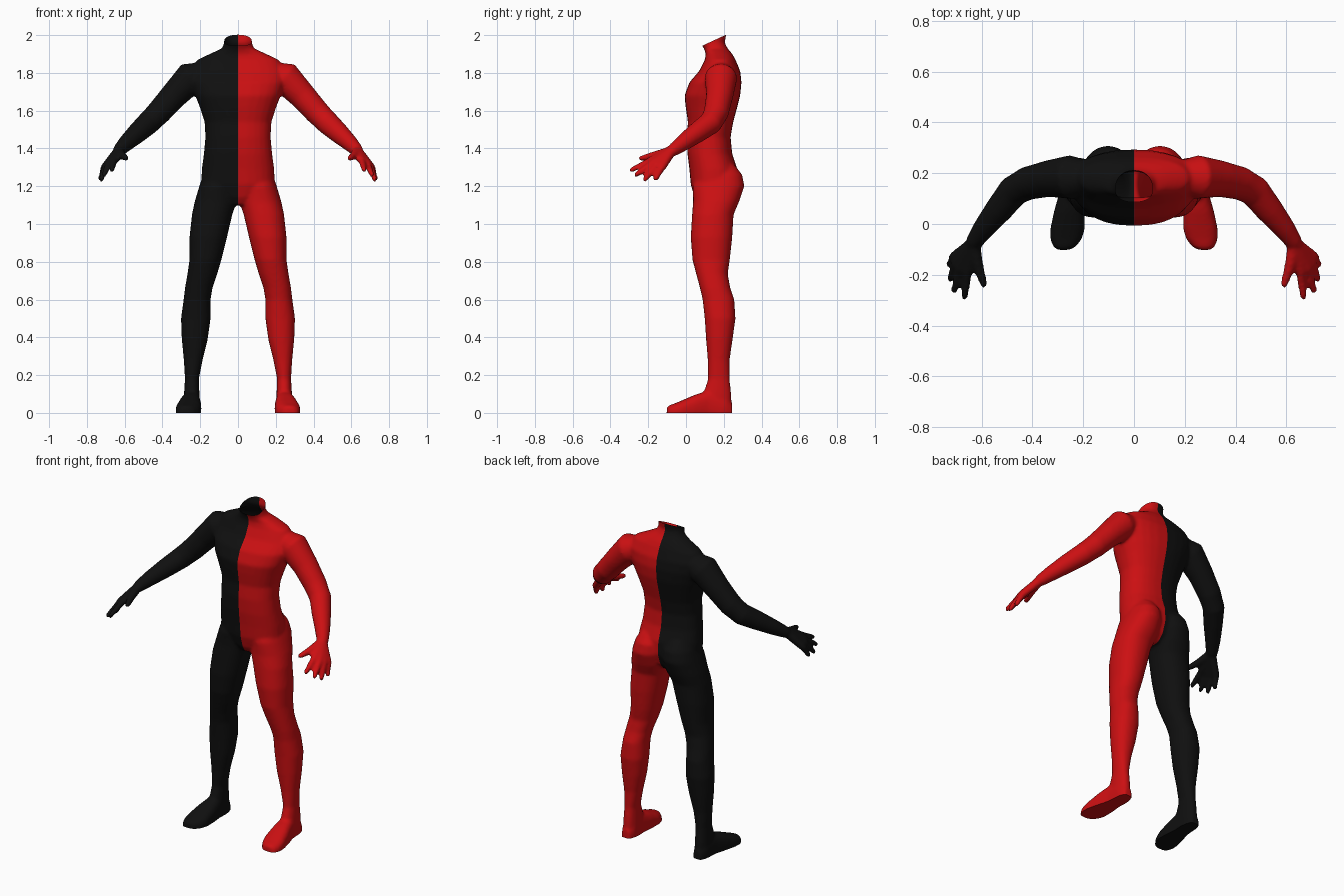
import bpy, bmesh, math
from mathutils import Vector

if "Cube" in bpy.data.objects:
    bpy.data.objects.remove(bpy.data.objects["Cube"])

SIDES = 28
X, Y, Z = Vector((1, 0, 0)), Vector((0, 1, 0)), Vector((0, 0, 1))


def ring(c, u, v, ru, rv, p=2.0):
    """Superellipse outline around c in the plane of u and v."""
    pts = []
    for i in range(SIDES):
        a = 2 * math.pi * i / SIDES
        cu, sv = math.cos(a), math.sin(a)
        pts.append(c + u * ru * math.copysign(abs(cu) ** (2 / p), cu)
                   + v * rv * math.copysign(abs(sv) ** (2 / p), sv))
    return pts


def loft(bm, rings):
    """Closed skin over a row of rings."""
    rows = [[bm.verts.new(p) for p in r] for r in rings]
    for a, b in zip(rows, rows[1:]):
        for i in range(SIDES):
            j = (i + 1) % SIDES
            bm.faces.new((a[i], a[j], b[j], b[i]))
    bm.faces.new(rows[0][::-1])
    bm.faces.new(rows[-1])


def upright(bm, sections, p):
    """Loft of level sections: z, x min, x max, y front, y back."""
    loft(bm, [ring(Vector(((x0 + x1) / 2, (y0 + y1) / 2, z)), X, Y,
                   (x1 - x0) / 2, (y1 - y0) / 2, p)
              for z, x0, x1, y0, y1 in sections])


def tube(bm, path):
    """Round limb through (x, y, z, radius) with a domed end."""
    pts = [Vector(q[:3]) for q in path]
    rad = [q[3] for q in path]
    d = (pts[-1] - pts[-2]).normalized()
    tip, r = pts[-1], rad[-1]
    for t in (0.7, 0.95):
        pts.append(tip + d * r * t)
        rad.append(r * math.sqrt(1 - t * t))
    rings = []
    for i, c in enumerate(pts):
        t = (pts[min(i + 1, len(pts) - 1)] - pts[max(i - 1, 0)]).normalized()
        u = t.cross(Z).normalized()
        rings.append(ring(c, u, t.cross(u), rad[i], rad[i]))
    loft(bm, rings)


bm = bmesh.new()

# Torso and neck: z, half width, front, back
torso = [(1.10, .05, .07, .21), (1.14, .13, .045, .25), (1.21, .195, .025, .275),
         (1.29, .192, .018, .272), (1.37, .181, .008, .245), (1.46, .173, .004, .236),
         (1.54, .177, .01, .25), (1.62, .203, -.002, .272), (1.68, .227, -.008, .287),
         (1.75, .25, .018, .294), (1.81, .25, .07, .287), (1.87, .215, .10, .262),
         (1.90, .15, .105, .245), (1.93, .085, .095, .22), (1.96, .073, .075, .205),
         (2.04, .075, .04, .22)]
upright(bm, [(z, -w, w, f, b) for z, w, f, b in torso], 2.3)

# Leg with buttock, knee and calf
leg = [(1.31, .04, .15, .12, .26), (1.26, .005, .185, .06, .298),
       (1.20, .0, .205, .035, .309), (1.12, .006, .229, .038, .282),
       (1.05, .03, .244, .032, .252), (.93, .058, .257, .025, .245),
       (.81, .088, .257, .034, .232), (.735, .11, .268, .054, .221),
       (.66, .135, .281, .074, .235), (.60, .145, .288, .088, .256),
       (.50, .145, .302, .099, .262), (.39, .16, .298, .106, .247),
       (.28, .187, .287, .115, .231), (.18, .207, .281, .117, .231),
       (.10, .204, .286, .09, .24), (-.03, .20, .288, .08, .245)]
upright(bm, leg, 2.2)

# Foot: y, inner, outer, top height
foot = [(.245, .22, .27, .05), (.21, .205, .287, .09), (.12, .20, .295, .12),
        (.05, .194, .315, .097), (-.02, .194, .33, .067), (-.06, .206, .33, .05),
        (-.09, .23, .318, .04), (-.102, .255, .30, .03)]
loft(bm, [ring(Vector(((a + b) / 2, y, (h - .04) / 2)), X, Z,
               (b - a) / 2, (h + .04) / 2, 2.6) for y, a, b, h in foot])

# Arm from shoulder to wrist
tube(bm, [(.17, .185, 1.80, .06), (.25, .185, 1.775, .086), (.34, .178, 1.68, .072),
          (.42, .16, 1.59, .066), (.475, .13, 1.535, .062), (.53, .06, 1.485, .055),
          (.59, -.015, 1.43, .044), (.63, -.07, 1.39, .034)])

# Palm and fingers: knuckle, then fingertip
wrist = (.632, -.075, 1.388, .026)
fingers = [((.655, -.19, 1.335), (.668, -.287, 1.287)),
           ((.685, -.18, 1.32), (.708, -.262, 1.262)),
           ((.702, -.16, 1.305), (.724, -.217, 1.237)),
           ((.71, -.13, 1.295), (.727, -.16, 1.24))]
for knuckle, tip in fingers:
    tube(bm, [wrist, knuckle + (.021,)])
    tube(bm, [knuckle + (.018,), tip + (.0145,)])

# Thumb
tube(bm, [wrist, (.612, -.175, 1.362, .021), (.591, -.238, 1.347, .015)])

# Fuse the parts into one smooth skin
bmesh.ops.recalc_face_normals(bm, faces=bm.faces)
mesh = bpy.data.meshes.new("body_parts")
bm.to_mesh(mesh)
bm.free()
body = bpy.data.objects.new("body_parts", mesh)
bpy.context.collection.objects.link(body)
remesh = body.modifiers.new("fuse", 'REMESH')
remesh.mode = 'VOXEL'
remesh.voxel_size = 0.009
relax = body.modifiers.new("relax", 'SMOOTH')
relax.factor = 0.5
relax.iterations = 7
bpy.context.view_layer.update()
skin = bmesh.new()
skin.from_mesh(body.evaluated_get(bpy.context.evaluated_depsgraph_get()).to_mesh())
bpy.data.objects.remove(body)


def cut(point, normal, fill=False):
    """Trim away everything on the side the normal points to."""
    geom = skin.verts[:] + skin.edges[:] + skin.faces[:]
    res = bmesh.ops.bisect_plane(skin, geom=geom, dist=1e-5, plane_co=point,
                                 plane_no=normal, clear_outer=True)
    if fill:
        edges = [e for e in res['geom_cut'] if isinstance(e, bmesh.types.BMEdge)]
        bmesh.ops.holes_fill(skin, edges=edges, sides=0)


cut((0, 0, 0), (0, 0, -1), True)           # flat sole
cut((0, .208, 2.0), (0, -.42, .91))        # slanted open neck
cut((0, 0, 0), (-1, 0, 0))                 # middle seam


def add_half(name, color):
    mat = bpy.data.materials.new(color[0])
    mat.diffuse_color = color[1]
    mat.use_nodes = True
    mat.node_tree.nodes["Principled BSDF"].inputs["Base Color"].default_value = mat.diffuse_color
    me = bpy.data.meshes.new(name)
    skin.to_mesh(me)
    me.materials.append(mat)
    ob = bpy.data.objects.new(name, me)
    bpy.context.collection.objects.link(ob)
    bpy.ops.object.select_all(action='DESELECT')
    ob.select_set(True)
    bpy.context.view_layer.objects.active = ob
    bpy.ops.object.shade_smooth_by_angle(angle=math.radians(45))


# Red half, then its mirrored black half
add_half("red_body_half", ("red", (.6, .005, .006, 1)))
for v in skin.verts:
    v.co.x = -v.co.x
bmesh.ops.reverse_faces(skin, faces=skin.faces)
add_half("black_body_half", ("black", (.005, .005, .005, 1)))
skin.free()
